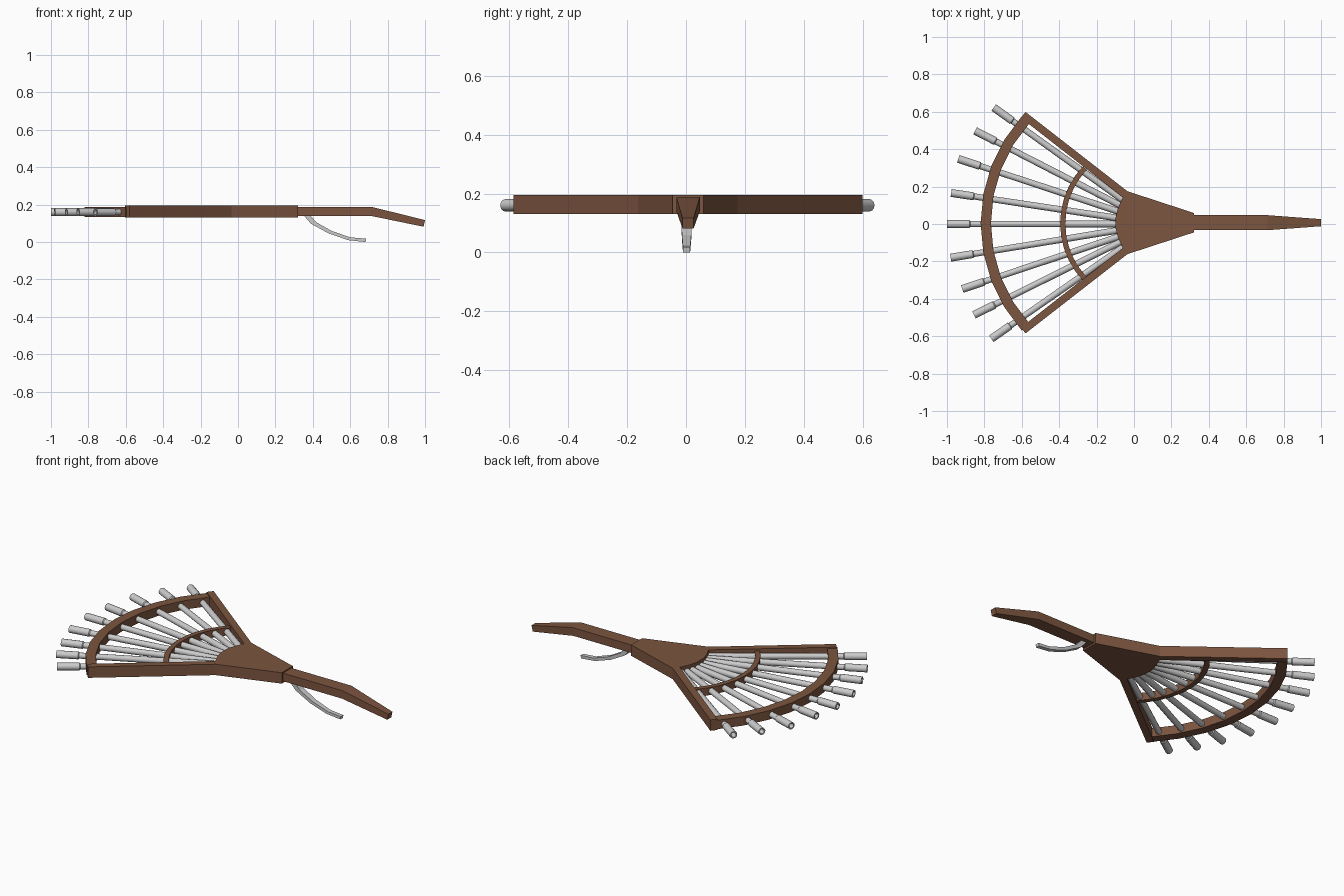
import bpy, bmesh
from math import sin, cos, radians
from mathutils import Matrix

if "Cube" in bpy.data.objects:
    bpy.data.objects.remove(bpy.data.objects["Cube"])

wood = bpy.data.materials.new("wood")
wood.diffuse_color = (0.20, 0.09, 0.05, 1)
wood.use_nodes = True
wood.node_tree.nodes["Principled BSDF"].inputs["Base Color"].default_value = wood.diffuse_color


def finish(name, bm, mat=None):
    bmesh.ops.recalc_face_normals(bm, faces=bm.faces)
    me = bpy.data.meshes.new(name)
    bm.to_mesh(me)
    bm.free()
    ob = bpy.data.objects.new(name, me)
    bpy.context.collection.objects.link(ob)
    if mat:
        me.materials.append(mat)
    return ob


def prism(name, outline, z0, z1, mat):
    """Flat outline in x, y raised from z0 to z1."""
    bm = bmesh.new()
    f = bm.faces.new([bm.verts.new((x, y, z0)) for x, y in outline])
    top = bmesh.ops.extrude_face_region(bm, geom=[f])["geom"]
    bmesh.ops.translate(bm, vec=(0, 0, z1 - z0),
                        verts=[v for v in top if isinstance(v, bmesh.types.BMVert)])
    return finish(name, bm, mat)


def loft(name, sections, mat=None, y=0.0):
    """Box sections: (x, z) of upper edge, (x, z) of lower edge, half width."""
    bm = bmesh.new()
    rings = []
    for (xt, zt), (xb, zb), w in sections:
        rings.append([bm.verts.new(p) for p in ((xt, y - w, zt), (xt, y + w, zt),
                                                (xb, y + w, zb), (xb, y - w, zb))])
    for a, b in zip(rings, rings[1:]):
        for i in range(4):
            j = (i + 1) % 4
            bm.faces.new((a[i], a[j], b[j], b[i]))
    bm.faces.new(rings[0])
    bm.faces.new(rings[-1])
    return finish(name, bm, mat)


def arc_band(name, cx, cy, r_out, r_in, half, n, z0, z1):
    """Faceted arc-shaped strip facing -x."""
    angles = [radians(-half + 2 * half * i / n) for i in range(n + 1)]
    pts = [(cx - r_out * cos(a), cy + r_out * sin(a)) for a in angles]
    pts += [(cx - r_in * cos(a), cy + r_in * sin(a)) for a in reversed(angles)]
    return prism(name, pts, z0, z1, wood)


def barrel(name, angle, length, sides=12):
    """Lathed tube with a thicker, hollow muzzle."""
    profile = [(0.17, 0.018), (length - 0.125, 0.0165), (length - 0.12, 0.021),
               (length, 0.021), (length, 0.014), (length - 0.07, 0.014)]
    bm = bmesh.new()
    rings = [[bm.verts.new((-d, r * cos(radians(360 * k / sides)), r * sin(radians(360 * k / sides))))
              for k in range(sides)] for d, r in profile]
    for a, b in zip(rings, rings[1:]):
        for i in range(sides):
            j = (i + 1) % sides
            bm.faces.new((a[i], a[j], b[j], b[i]))
    bm.faces.new(rings[0])
    bm.faces.new(rings[-1])
    ob = finish(name, bm)
    ob.matrix_world = Matrix.Translation((0.12, 0, 0.16)) @ Matrix.Rotation(radians(-angle), 4, "Z")
    for p in ob.data.polygons:
        p.use_smooth = len(p.vertices) == 4
    bpy.context.view_layer.objects.active = ob
    ob.select_set(True)
    bpy.ops.object.shade_smooth_by_angle(angle=radians(35))
    ob.select_set(False)


# Wedge body with the two spreading side arms
CY = 0.007
half = [(0.32, 0.052), (-0.035, 0.168), (-0.58, 0.592), (-0.605, 0.561),
        (-0.06, 0.136), (-0.085, 0.08), (-0.098, 0.03)]
outline = [(x, y + CY) for x, y in half] + [(x, CY - y) for x, y in reversed(half)]
prism("fan_frame", outline, 0.13, 0.195, wood)

# Curved supports across the barrels
arc_band("outer_support", 0.035, 0.003, 0.855, 0.80, 42, 8, 0.135, 0.188)
arc_band("inner_support", 0.05, 0.003, 0.445, 0.417, 43.5, 10, 0.138, 0.183)

# Nine barrels in a fan
for i, (a, l) in enumerate([(-34.8, 1.075), (-26.5, 1.09), (-18.5, 1.095), (-9.3, 1.115), (0, 1.12),
                            (8.6, 1.11), (18.2, 1.115), (27.2, 1.09), (35.6, 1.07)]):
    barrel(f"barrel_{i + 1}", a, l)

# Stock with drooping tapered tail
loft("stock", [((0.30, 0.188), (0.30, 0.14), 0.04), ((0.715, 0.188), (0.71, 0.14), 0.04),
               ((1.0, 0.117), (0.992, 0.082), 0.019)], wood, CY)

# Curved lever beneath the stock
loft("lever", [((0.38, 0.15), (0.345, 0.15), 0.02), ((0.42, 0.105), (0.39, 0.098), 0.018),
               ((0.50, 0.06), (0.485, 0.046), 0.016), ((0.60, 0.025), (0.59, 0.01), 0.013),
               ((0.685, 0.018), (0.682, 0.0), 0.012)], None, 0.002)
